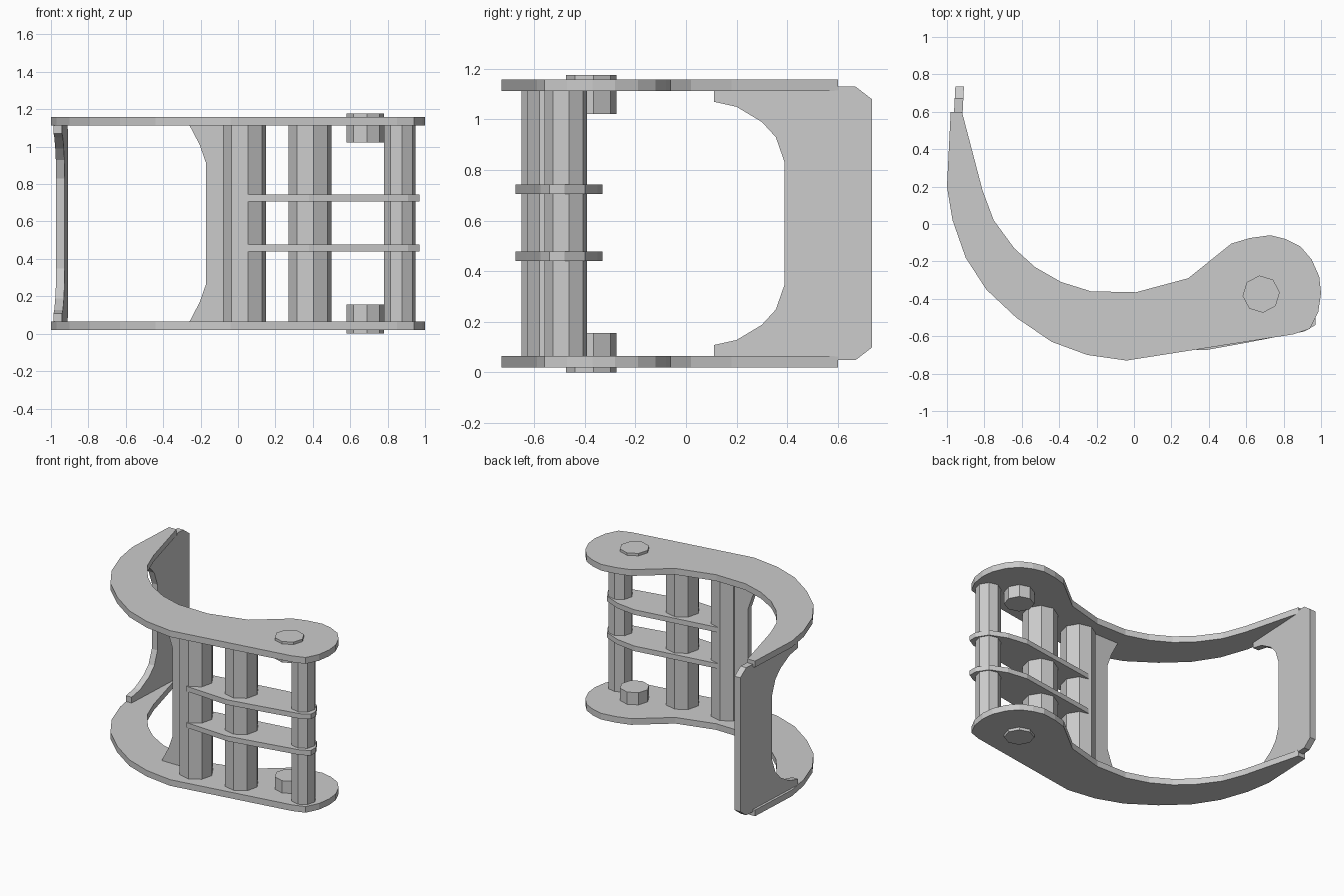
import bpy, bmesh, math
from mathutils import Vector

if "Cube" in bpy.data.objects:
    bpy.data.objects.remove(bpy.data.objects["Cube"])

MID = 0.589  # height of the horizontal symmetry plane


def prism(name, base, offset):
    """Solid made by sweeping a planar outline along an offset vector."""
    bm = bmesh.new()
    face = bm.faces.new([bm.verts.new(p) for p in base])
    res = bmesh.ops.extrude_face_region(bm, geom=[face], use_keep_orig=True)
    top = [g for g in res["geom"] if isinstance(g, bmesh.types.BMVert)]
    bmesh.ops.translate(bm, verts=top, vec=Vector(offset))
    bmesh.ops.recalc_face_normals(bm, faces=bm.faces)
    me = bpy.data.meshes.new(name)
    bm.to_mesh(me)
    bm.free()
    ob = bpy.data.objects.new(name, me)
    bpy.context.collection.objects.link(ob)
    return ob


def flat(name, outline, z0, z1):
    return prism(name, [(x, y, z0) for x, y in outline], (0, 0, z1 - z0))


def octagon(name, x, y, r, z0, z1, turn):
    ring = [(x + r * math.cos(turn + i * math.pi / 4),
             y + r * math.sin(turn + i * math.pi / 4)) for i in range(8)]
    return flat(name, ring, z0, z1)


def mirrored(half):
    """Complete an edge profile (distance, z) below the symmetry plane."""
    return half + [(a, 2 * MID - z) for a, z in reversed(half)]


# Curved side plates, lower and upper
plate = [(-0.98, 0.60), (-1.0, 0.2), (-0.97, 0.02), (-0.90, -0.18), (-0.79, -0.35),
         (-0.63, -0.50), (-0.44, -0.63), (-0.25, -0.70), (-0.04, -0.73), (0.85, -0.59),
         (0.94, -0.56), (0.985, -0.47), (1.0, -0.37), (0.99, -0.28), (0.95, -0.19),
         (0.89, -0.12), (0.81, -0.08), (0.73, -0.06), (0.62, -0.075), (0.52, -0.105),
         (0.29, -0.29), (0.01, -0.365), (-0.23, -0.36), (-0.39, -0.31), (-0.53, -0.23),
         (-0.64, -0.13), (-0.75, 0.02), (-0.81, 0.18), (-0.92, 0.60)]
flat("lower_side_plate", plate, 0.02, 0.065)
flat("upper_side_plate", plate, 1.112, 1.158)

# Pivot hubs through the rounded ends
octagon("lower_pivot_hub", 0.68, -0.375, 0.1, 0.0, 0.155, 0.1)
octagon("upper_pivot_hub", 0.68, -0.375, 0.1, 1.022, 1.176, 0.1)

# Cross bars between the plates
for name, x, y, r in (("rear_bar", 0.865, -0.475, 0.085),
                      ("middle_bar", 0.385, -0.51, 0.117),
                      ("front_bar", 0.035, -0.535, 0.117)):
    octagon(name, x, y, r, 0.05, 1.13, 0.15)

# Thin reinforcing ribs
rib = [(0.04, -0.42), (0.45, -0.36), (0.65, -0.33), (0.80, -0.35), (0.92, -0.40),
       (0.97, -0.48), (0.97, -0.54), (0.91, -0.575), (0.60, -0.635), (0.38, -0.675),
       (0.04, -0.655)]
for i, z in enumerate((0.44, 0.706)):
    flat(f"rib_{i + 1}", rib, z, z + 0.037)

# Web panel beside the front bar, flared where it meets the plates
web = mirrored([(0.02, 1.115), (-0.26, 1.115), (-0.205, 1.01), (-0.17, 0.91)])
prism("web_panel", [(x, -0.515, z) for x, z in web], (0, 0.04, 0))

# Cutting-edge blade with a C-shaped inner edge and chamfered outer corners
blade = mirrored([(0.735, 1.08), (0.67, 1.13), (0.60, 1.13), (0.60, 1.115),
                  (0.11, 1.115), (0.11, 1.07), (0.20, 1.05), (0.30, 0.99),
                  (0.355, 0.93), (0.39, 0.83)])
prism("blade", [(-0.987 + (y - 0.1) * 0.05, y, z) for y, z in blade], (0.046, 0, 0))
